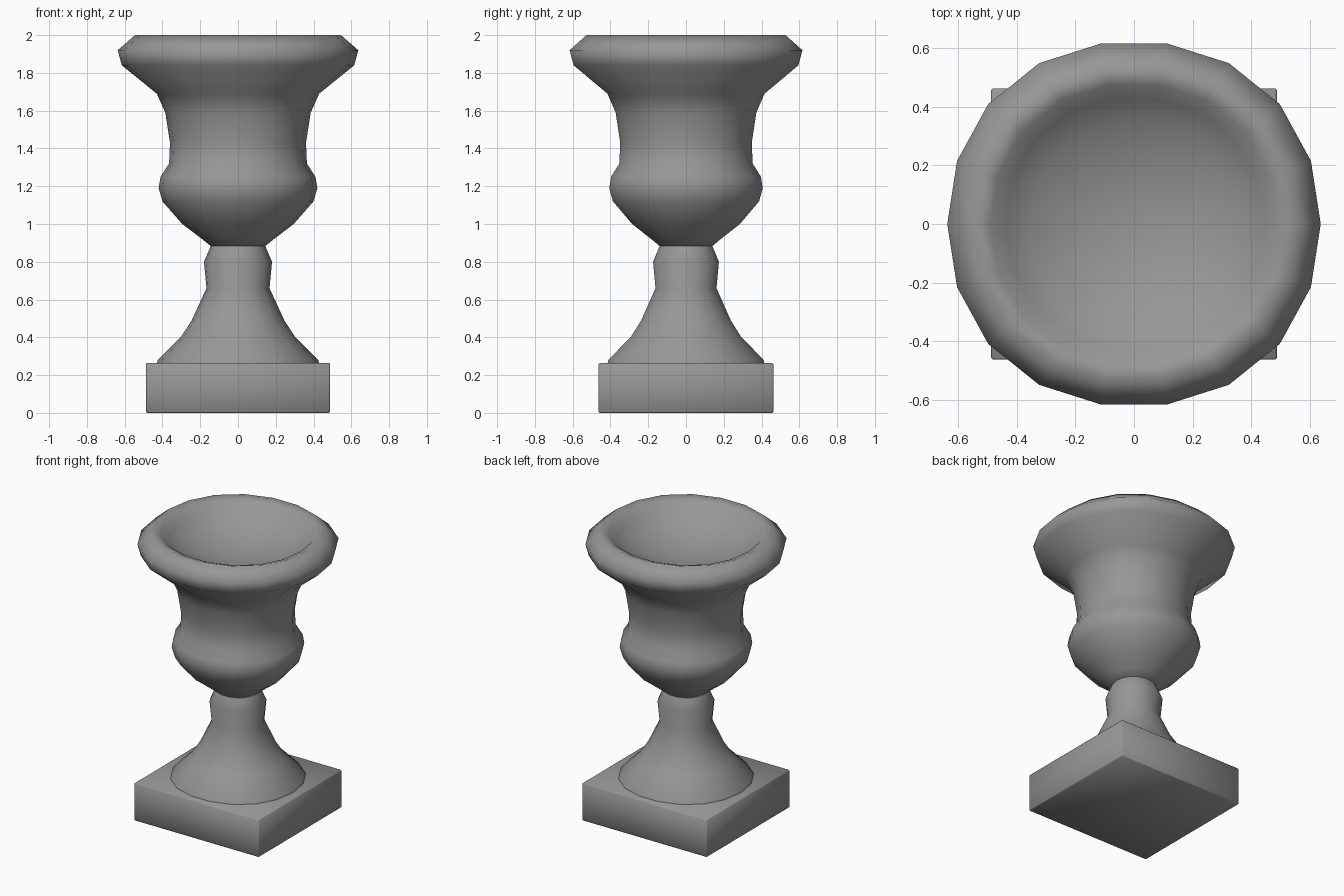
import bpy, bmesh, math

if "Cube" in bpy.data.objects:
    bpy.data.objects.remove(bpy.data.objects["Cube"])

SIDES = 18
Y_SCALE = 0.98

stone = bpy.data.materials.new("grey stone")
stone.diffuse_color = (0.31, 0.31, 0.31, 1)
stone.use_nodes = True
stone.node_tree.nodes["Principled BSDF"].inputs["Base Color"].default_value = stone.diffuse_color


def finish(name, bm, angle):
    bmesh.ops.recalc_face_normals(bm, faces=bm.faces)
    mesh = bpy.data.meshes.new(name)
    bm.to_mesh(mesh)
    bm.free()
    obj = bpy.data.objects.new(name, mesh)
    bpy.context.collection.objects.link(obj)
    mesh.materials.append(stone)
    bpy.ops.object.select_all(action='DESELECT')
    bpy.context.view_layer.objects.active = obj
    obj.select_set(True)
    bpy.ops.object.shade_smooth_by_angle(angle=math.radians(angle))
    return obj


def lathe(name, profile, angle=50):
    """Revolve (radius, z) points, slightly fuller on the diagonals; ends are closed."""
    bm = bmesh.new()
    rings = []
    for r, z in profile:
        ring = []
        for i in range(SIDES):
            a = 2 * math.pi * i / SIDES
            s = r * (1 + 0.02 * math.sin(2 * a) ** 2)
            ring.append(bm.verts.new((s * math.cos(a), s * Y_SCALE * math.sin(a), z)))
        rings.append(ring)
    for lo, hi in zip(rings, rings[1:]):
        for i in range(SIDES):
            j = (i + 1) % SIDES
            bm.faces.new((lo[i], lo[j], hi[j], hi[i]))
    bm.faces.new(rings[0][::-1])
    bm.faces.new(rings[-1])
    return finish(name, bm, angle)


# Square plinth with slightly eased edges
bm = bmesh.new()
bmesh.ops.create_cube(bm, size=1)
for v in bm.verts:
    v.co = (v.co.x * 0.974, v.co.y * 0.926, (v.co.z + 0.5) * 0.265)
bmesh.ops.bevel(bm, geom=bm.edges[:], offset=0.006, segments=1, affect='EDGES')
finish("square_plinth", bm, 50)

# Flared foot rising to the collar
lathe("flared_foot", [
    (0.43, 0.26), (0.425, 0.28), (0.30, 0.405), (0.245, 0.49), (0.167, 0.66),
    (0.18, 0.80), (0.15, 0.87), (0.14, 0.895)])

# Bowl: bulging belly, waist, flaring rim, then the shallow dished top
lathe("urn_bowl", [
    (0.14, 0.88), (0.19, 0.92), (0.295, 1.00), (0.40, 1.12), (0.42, 1.19),
    (0.41, 1.25), (0.365, 1.32), (0.36, 1.43), (0.385, 1.59), (0.43, 1.69),
    (0.615, 1.84), (0.637, 1.92), (0.545, 2.00), (0.49, 1.98),
    (0.44, 1.93), (0.36, 1.88), (0.25, 1.835), (0.12, 1.805), (0.02, 1.80)], 75)
